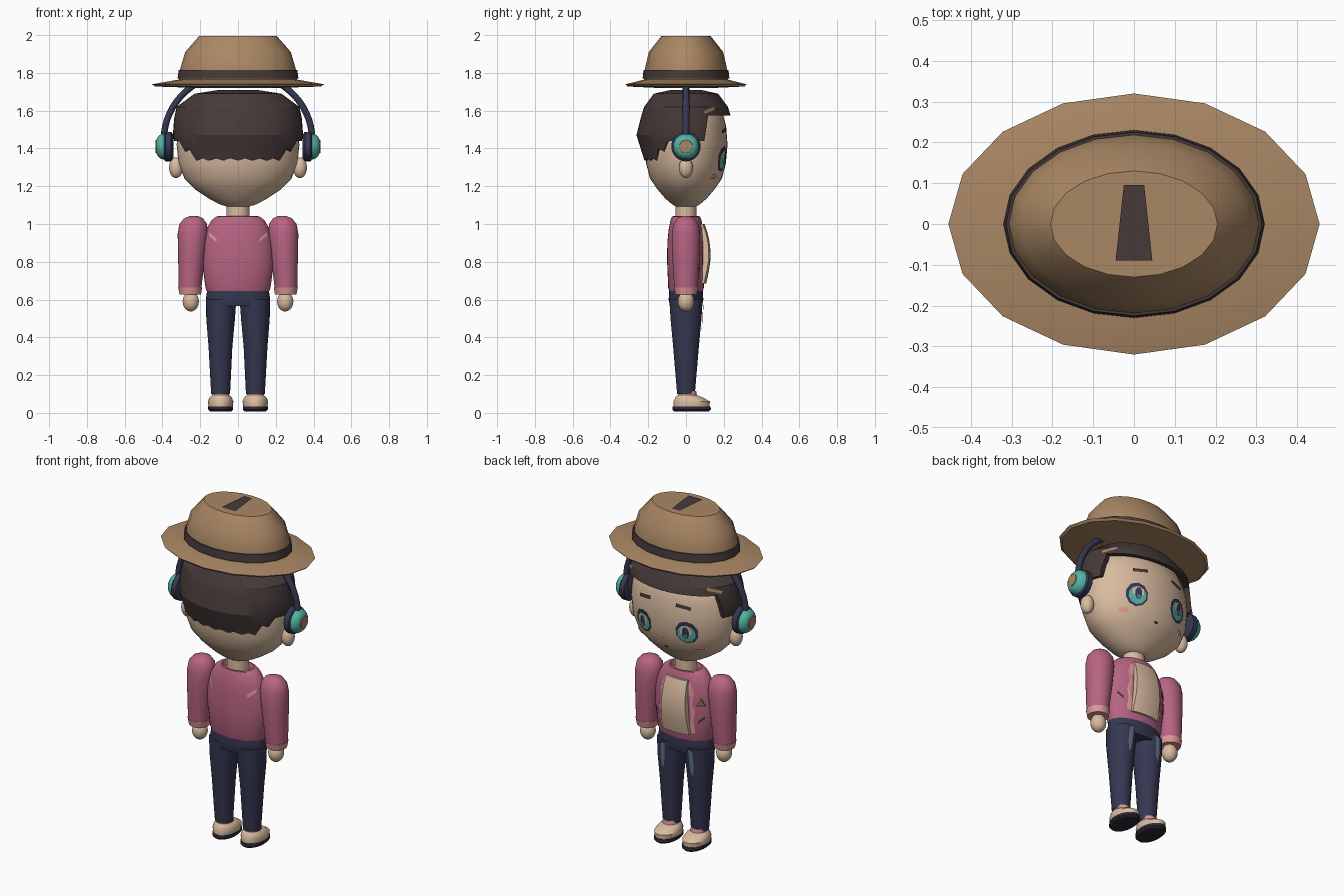
import bpy
import bmesh
import math
from mathutils import Vector

if "Cube" in bpy.data.objects:
    bpy.data.objects.remove(bpy.data.objects["Cube"], do_unlink=True)


def material(name, *srgb):
    color = [(c / 255) ** 2.2 for c in srgb] + [1]
    mat = bpy.data.materials.new(name)
    mat.use_nodes = True
    mat.diffuse_color = color
    mat.node_tree.nodes["Principled BSDF"].inputs["Base Color"].default_value = color
    return mat


skin = material("cream skin", 216, 186, 158)
tan = material("hat tan", 168, 134, 100)
brown = material("dark brown", 72, 60, 60)
pink = material("jacket pink", 182, 100, 130)
blush = material("light pink", 220, 148, 150)
navy = material("denim navy", 56, 58, 82)
dark = material("sole charcoal", 48, 44, 56)
teal = material("teal", 84, 178, 164)
slate = material("faded denim", 98, 116, 142)
olive = material("olive", 140, 122, 60)


def finish(name, bm, mat, angle=40, solid=True):
    if solid:
        bmesh.ops.recalc_face_normals(bm, faces=bm.faces)
    mesh = bpy.data.meshes.new(name)
    bm.to_mesh(mesh)
    bm.free()
    mesh.materials.append(mat)
    for poly in mesh.polygons:
        poly.use_smooth = True
    mesh.set_sharp_from_angle(angle=math.radians(angle))
    obj = bpy.data.objects.new(name, mesh)
    bpy.context.scene.collection.objects.link(obj)
    return obj


def loft(name, rings, mat, sides=32, angle=40):
    """Stack of capped ellipses: (z, rx, ry, optional cx, cy)."""
    bm = bmesh.new()
    rows = []
    for ring in rings:
        z, rx, ry, cx, cy = (tuple(ring) + (0, 0))[:5]
        turns = [math.tau * i / sides for i in range(sides)]
        rows.append([bm.verts.new((cx + rx * math.cos(t), cy + ry * math.sin(t), z)) for t in turns])
    for low, high in zip(rows, rows[1:]):
        for i in range(sides):
            j = (i + 1) % sides
            bm.faces.new((low[i], low[j], high[j], high[i]))
    bm.faces.new(rows[0])
    bm.faces.new(rows[-1])
    return finish(name, bm, mat, angle)


def ball(name, center, radii, mat):
    bm = bmesh.new()
    bmesh.ops.create_uvsphere(bm, u_segments=24, v_segments=14, radius=1)
    for v in bm.verts:
        v.co = Vector(c + r * k for c, r, k in zip(center, radii, v.co))
    return finish(name, bm, mat)


def section(rings, z):
    """Ellipse of a lofted part at height z."""
    rings = sorted((tuple(r) + (0, 0))[:5] for r in rings)
    z = min(max(z, rings[0][0]), rings[-1][0])
    for a, b in zip(rings, rings[1:]):
        if z <= b[0]:
            k = (z - a[0]) / max(b[0] - a[0], 1e-6)
            return [p + (q - p) * k for p, q in zip(a, b)][1:]


def surface(rings, x, z, side=1):
    rx, ry, cx, cy = section(rings, z)
    return cy + side * ry * math.sqrt(max(0, 1 - ((x - cx) / rx) ** 2))


def decal(name, rings, points, mat, lift=.004, side=1):
    """Thin painted polygon draped over a lofted part."""
    middle = [sum(p[k] for p in points) / len(points) for k in (0, 1)]
    bm = bmesh.new()
    hub, *rim = [bm.verts.new((x, surface(rings, x, z, side) + lift * side, z)) for x, z in [middle] + points]
    for a, b in zip(rim, rim[1:] + rim[:1]):
        face = bm.faces.new((hub, a, b))
        face.normal_update()
        if face.normal.y * side < 0:
            face.normal_flip()
    return finish(name, bm, mat, solid=False)


def oval(x, z, rx, rz, n=10):
    return [(x + rx * math.cos(math.tau * (i + .5) / n), z + rz * math.sin(math.tau * (i + .5) / n)) for i in range(n)]


def stroke(x, z, dx, dz, w):
    return [(x - dx, z - dz), (x + dx, z + dz), (x + dx, z + dz + w), (x - dx, z - dz + w)]


# Hat
loft("hat_brim", [(1.72, .2, .14), (1.728, .44, .31), (1.74, .455, .32), (1.765, .31, .22)], tan, 16, 30)
loft("hat_band", [(1.77, .32, .23), (1.815, .314, .225)], brown, 20)
loft("hat_crown", [(1.76, .312, .222), (1.82, .306, .218), (1.91, .28, .197), (1.996, .205, .13)], tan, 20)
bm = bmesh.new()
bm.faces.new([bm.verts.new((x, y, 2)) for x, y in ((-.045, -.09), (.045, -.09), (.025, .095), (-.025, .095))])
finish("hat_top_dent", bm, brown, solid=False)

# Head and neck
head = [(1.09, .05, .05), (1.105, .1, .075), (1.135, .155, .11), (1.185, .23, .152), (1.24, .283, .19),
        (1.32, .315, .211), (1.42, .325, .22), (1.52, .315, .212), (1.6, .28, .19), (1.68, .16, .11)]
loft("head", head, skin, 40)
loft("neck", [(.98, .06, .055), (1.12, .06, .055)], skin)

# Hair: cap with a short fringe, sideburns and a ragged nape
cap = [(1.71, .1, .08), (1.69, .23, .17), (1.62, .325, .222), (1.56, .338, .24),
       (1.47, .345, .262), (1.4, .328, .24), (1.33, .312, .218)]
bm = bmesh.new()
columns = []
for i in range(48):
    t = math.tau * i / 48
    f = math.sin(t)
    if f > .43:
        hem = 1.575
    elif f > -.4:
        hem = 1.44
    else:
        hem = (1.385 if f > -.7 else 1.335) + .014 * (i % 2)
    column = []
    for z, scale in [(max(r[0], hem), 1) for r in cap] + [(hem, .9)]:
        rx, ry, cx, cy = section(cap, z)
        column.append(bm.verts.new((rx * scale * math.cos(t), ry * scale * f, z)))
    columns.append(column)
for a, b in zip(columns, columns[1:] + columns[:1]):
    for k in range(len(cap)):
        bm.faces.new((a[k], a[k + 1], b[k + 1], b[k]))
bm.faces.new([c[0] for c in columns])
bmesh.ops.remove_doubles(bm, verts=bm.verts, dist=.0005)
finish("hair", bm, brown, 25)

# Torso, shirt panel and hips
torso = [(.635, .16, .085), (.66, .172, .094), (.8, .19, .1), (.9, .185, .099), (.97, .168, .092),
         (1.02, .14, .082), (1.04, .115, .074)]
loft("jacket", torso + [(1.042, .095, .066), (1.015, .085, .06)], pink)
bm = bmesh.new()
grid = []
for k in range(9):
    z = .685 + .315 * k / 8
    half = .088 - .018 * k / 8
    bulge = .012 + .018 * math.sin(math.pi * k / 8)
    xs = [half * (i / 4 - 1) for i in range(9)]
    grid.append([(bm.verts.new((x, surface(torso, x, z) + bulge, z)), bm.verts.new((x, .05, z))) for x in xs])
for layer in (0, 1):
    for a, b in zip(grid, grid[1:]):
        for i in range(8):
            bm.faces.new((a[i][layer], a[i + 1][layer], b[i + 1][layer], b[i][layer]))
for edge in [e for e in bm.edges if e.is_boundary and all(v in [c[0] for r in grid for c in r] for v in e.verts)]:
    partner = {c[0]: c[1] for r in grid for c in r}
    a, b = edge.verts
    bm.faces.new((a, b, partner[b], partner[a]))
finish("shirt_panel", bm, skin)
hips = [(.565, .163, .085), (.6, .17, .092), (.655, .163, .088)]
loft("hips", hips, navy)

for s, label in ((1, "left"), (-1, "right")):
    # Jacket details
    trim = [(.09, .69), (.115, .7), (.105, .76), (.118, .82), (.1, .87), (.108, .93), (.085, .99), (.07, .98)]
    decal(label + "_lapel", torso, [(s * x, z) for x, z in trim], blush)
    decal(label + "_back_slash", torso, stroke(s * .134, .92, s * .02, .016, .02), blush, side=-1)
    decal(label + "_pocket", torso, stroke(s * .147, .77, s * .016, .016, .016), brown)

    # Arm, cuff and hand
    arm = [(1.043, .02, .02), (1.03, .05, .045), (1, .073, .066), (.95, .08, .075), (.85, .073, .074),
           (.75, .066, .068), (.66, .06, .062)]
    loft(label + "_sleeve", [(z, rx, ry, s * (.235 + (1.04 - z) * .05), 0) for z, rx, ry in arm], pink)
    loft(label + "_cuff", [(.665, .064, .064, s * .253), (.628, .057, .057, s * .253)], blush)
    ball(label + "_hand", (s * .25, 0, .59), (.043, .043, .053), skin)

    # Leg with a worn patch
    leg = [(.1, .05, .047, s * .092), (.35, .063, .068, s * .093), (.5, .076, .082, s * .092),
           (.6, .08, .088, s * .089)]
    loft(label + "_leg", leg, navy)
    patch = [(.075, .6), (.105, .585), (.112, .5), (.1, .43), (.085, .46), (.078, .52)]
    decal(label + "_worn_patch", leg, [(s * x, z) for x, z in patch], slate, .007)

    # Shoe
    loft(label + "_sole", [(z, rx, ry, s * .092, .03) for z, rx, ry in
                           ((.008, .056, .092), (.018, .066, .102), (.035, .066, .1))], dark)
    loft(label + "_shoe", [(z, rx, ry, s * .092, y) for z, rx, ry, y in
                           ((.034, .064, .095, .03), (.06, .068, .096, .03), (.08, .06, .075, .018),
                            (.095, .045, .05, .005))], skin)
    loft(label + "_sock", [(.08, .046, .05, s * .092, .01), (.115, .044, .048, s * .092, .006)], blush)

    # Ear and headphone cup
    ball(label + "_ear", (s * .328, 0, 1.298), (.037, .037, .055), skin)
    for part, mat, rings in (
            ("cushion", navy, [(0, .06), (.012, .078), (.042, .078), (.055, .06)]),
            ("shell", teal, [(.04, .07), (.065, .066), (.082, .052), (.09, .036)]),
            ("button", tan, [(.085, .036), (.094, .034)])):
        cup = loft(f"{label}_headphone_{part}", [(z, r, r) for z, r in rings], mat, 24)
        cup.rotation_euler.y = s * math.pi / 2
        cup.location = (s * .342, 0, 1.41)

    # Eye, brow, cheek and hair clip
    x, z = s * .14, 1.345
    decal(label + "_eye_rim", head, oval(x, z, .062, .068), navy, .005)
    decal(label + "_eye_iris", head, oval(x, z - .006, .05, .052), teal, .009)
    decal(label + "_eye_white", head, oval(x, z + .012, .034, .034, 8), skin, .012)
    decal(label + "_eye_pupil", head, oval(x, z + .002, .02, .036, 8), navy, .015)
    decal(label + "_eye_glint", head, oval(x, z - .018, .012, .014, 6), slate, .018)
    decal(label + "_brow", head, stroke(s * .125, 1.485, s * .042, -.006, .02), brown, .008)
    decal(label + "_cheek", head, oval(s * .195, 1.25, .028, .013), blush, .006)
    decal(label + "_hair_clip", cap, stroke(s * .275, 1.595, s * .03, -.012, .014), tan, .006)

# Mouth, nose and jacket badge
decal("mouth", head, oval(0, 1.225, .014, .007, 8), brown, .005)
decal("nose", head, oval(0, 1.285, .008, .005, 6), blush, .005)
for name, r, mat, lift in (("badge_edge", 1, brown, .004), ("badge", .65, olive, .007)):
    decal(name, torso, [(-.145 + r * x, .88 + r * z) for x, z in ((-.024, -.022), (.024, -.022), (0, .03))], mat, lift)

# Headband arch
curve = bpy.data.curves.new("headphone_band", "CURVE")
curve.dimensions = "3D"
curve.bevel_depth = .018
curve.bevel_resolution = 3
curve.use_fill_caps = True
spline = curve.splines.new("POLY")
spline.points.add(32)
for i, point in enumerate(spline.points):
    t = math.pi * i / 32
    point.co = (.392 * math.cos(t), 0, 1.45 + .355 * math.sin(t), 1)
curve.materials.append(navy)
bpy.context.scene.collection.objects.link(bpy.data.objects.new("headphone_band", curve))
